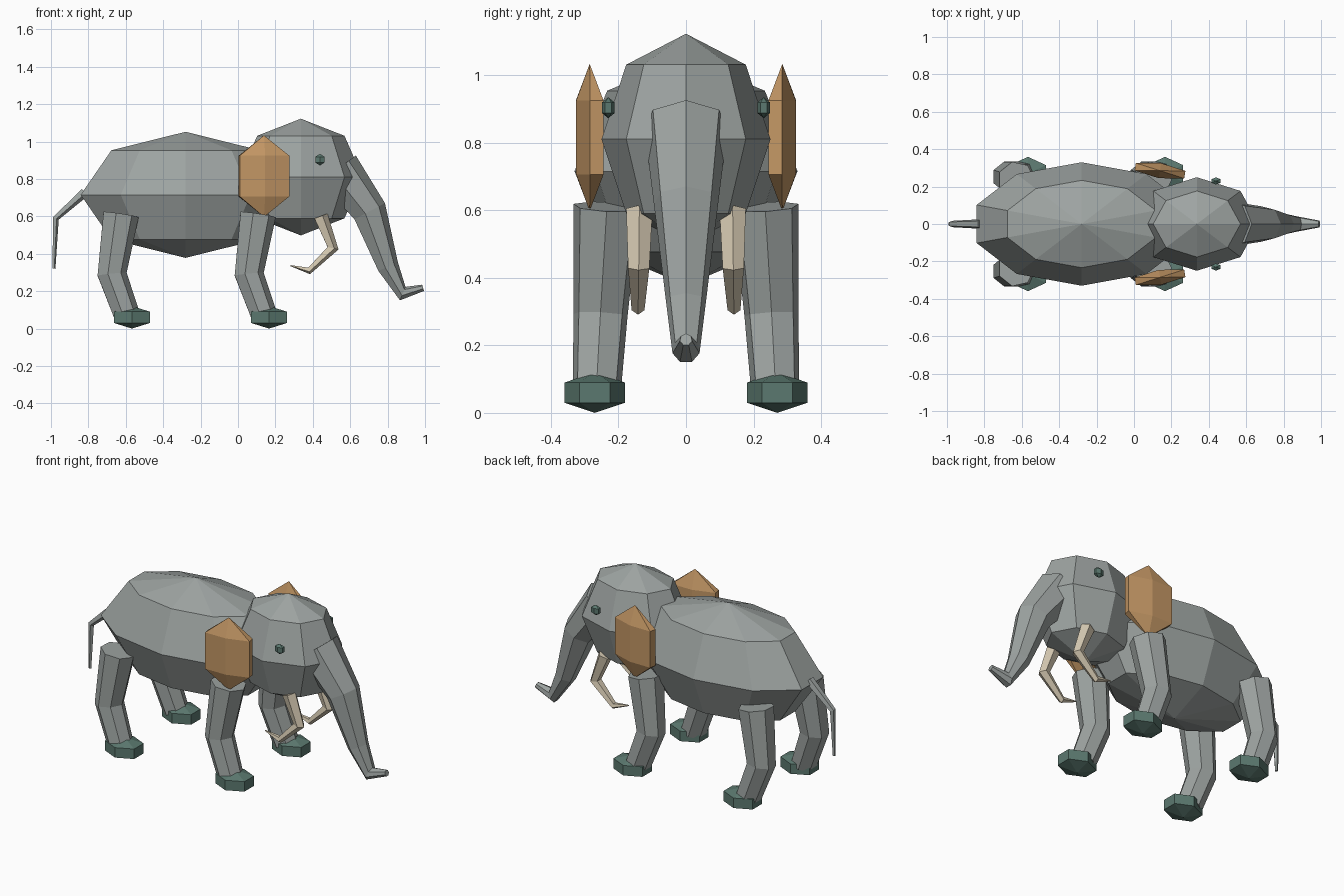
import bpy, bmesh, math
from mathutils import Matrix, Vector

cube = bpy.data.objects.get("Cube")
if cube:
    bpy.data.objects.remove(cube, do_unlink=True)


def material(name, rgb):
    mat = bpy.data.materials.new(name)
    mat.use_nodes = True
    color = (*rgb, 1)
    mat.diffuse_color = color
    mat.node_tree.nodes["Principled BSDF"].inputs["Base Color"].default_value = color
    return mat


HIDE = material("grey_hide", (0.34, 0.37, 0.36))
EAR = material("tan_ear", (0.55, 0.31, 0.13))
GREEN = material("dark_green", (0.105, 0.19, 0.16))
IVORY = material("ivory", (0.66, 0.58, 0.44))


def finish(name, bm, mat):
    bmesh.ops.recalc_face_normals(bm, faces=bm.faces)
    mesh = bpy.data.meshes.new(name)
    bm.to_mesh(mesh)
    bm.free()
    mesh.materials.append(mat)
    obj = bpy.data.objects.new(name, mesh)
    bpy.context.collection.objects.link(obj)
    return obj


def blob(name, center, radii, mat, segments=6, rings=3, turn=0):
    """Faceted ellipsoid, optionally turned about z."""
    bm = bmesh.new()
    matrix = (Matrix.Translation(center) @ Matrix.Rotation(turn, 4, 'Z')
              @ Matrix.Diagonal((*radii, 1)))
    bmesh.ops.create_uvsphere(bm, u_segments=segments, v_segments=rings,
                              radius=1, matrix=matrix)
    return finish(name, bm, mat)


def tube(name, path, radii, mat, sides=7):
    """Tapered, capped tube with a vertex row along its outer bend."""
    bm = bmesh.new()
    pts = [Vector(p) for p in path]
    rings = []
    for i, (p, r) in enumerate(zip(pts, radii)):
        steps = [(b - a).normalized() for a, b in zip(pts, pts[1:])]
        tangent = (steps[max(i - 1, 0)] + steps[min(i, len(steps) - 1)]).normalized()
        normal = tangent.cross(Vector((0, 1, 0))).normalized()
        side = normal.cross(tangent)
        angles = [math.tau * k / sides for k in range(sides)]
        rings.append([bm.verts.new(p + r * (math.cos(a) * normal + math.sin(a) * side))
                      for a in angles])
    for low, high in zip(rings, rings[1:]):
        for k in range(sides):
            j = (k + 1) % sides
            bm.faces.new((low[k], low[j], high[j], high[k]))
    bm.faces.new(rings[0])
    bm.faces.new(rings[-1])
    return finish(name, bm, mat)


# Body and head
blob("body", (-0.28, 0, 0.715), (0.59, 0.33, 0.337), HIDE, 10, 4)
blob("head", (0.336, 0, 0.81), (0.33, 0.25, 0.312), HIDE, 8, 4)

# Trunk and tail
tube("trunk", [(0.53, 0, 0.85), (0.70, 0, 0.625), (0.80, 0, 0.33),
               (0.88, 0, 0.185), (0.99, 0, 0.217)],
     [0.125, 0.097, 0.06, 0.041, 0.0185], HIDE)
tube("tail", [(-0.82, 0, 0.73), (-0.975, 0, 0.59), (-0.985, 0, 0.32)],
     [0.027, 0.018, 0.009], HIDE, 5)

for label, s in (("left", 1), ("right", -1)):
    # Ears, splayed outward at the back
    blob(f"{label}_ear", (0.139, s * 0.285, 0.815), (0.179, 0.047, 0.218), EAR,
         turn=-s * math.radians(9))
    # Eyes
    blob(f"{label}_eye", (0.438, s * 0.23, 0.903), (0.033, 0.022, 0.031), GREEN)
    # Tusks
    tube(f"{label}_tusk", [(0.44, s * 0.138, 0.60), (0.505, s * 0.14, 0.43),
                           (0.38, s * 0.142, 0.31), (0.28, s * 0.142, 0.337)],
         [0.041, 0.033, 0.02, 0.003], IVORY, 5)
    # Legs and feet
    for end, x in (("front", 0.166), ("rear", -0.567)):
        tube(f"{end}_{label}_leg", [(x - 0.063, s * 0.235, 0.61),
                                    (x - 0.11, s * 0.253, 0.29),
                                    (x - 0.03, s * 0.264, 0.07)],
             [0.1, 0.082, 0.073], HIDE)
        blob(f"{end}_{label}_foot", (x, s * 0.27, 0.06), (0.129, 0.103, 0.06), GREEN)
